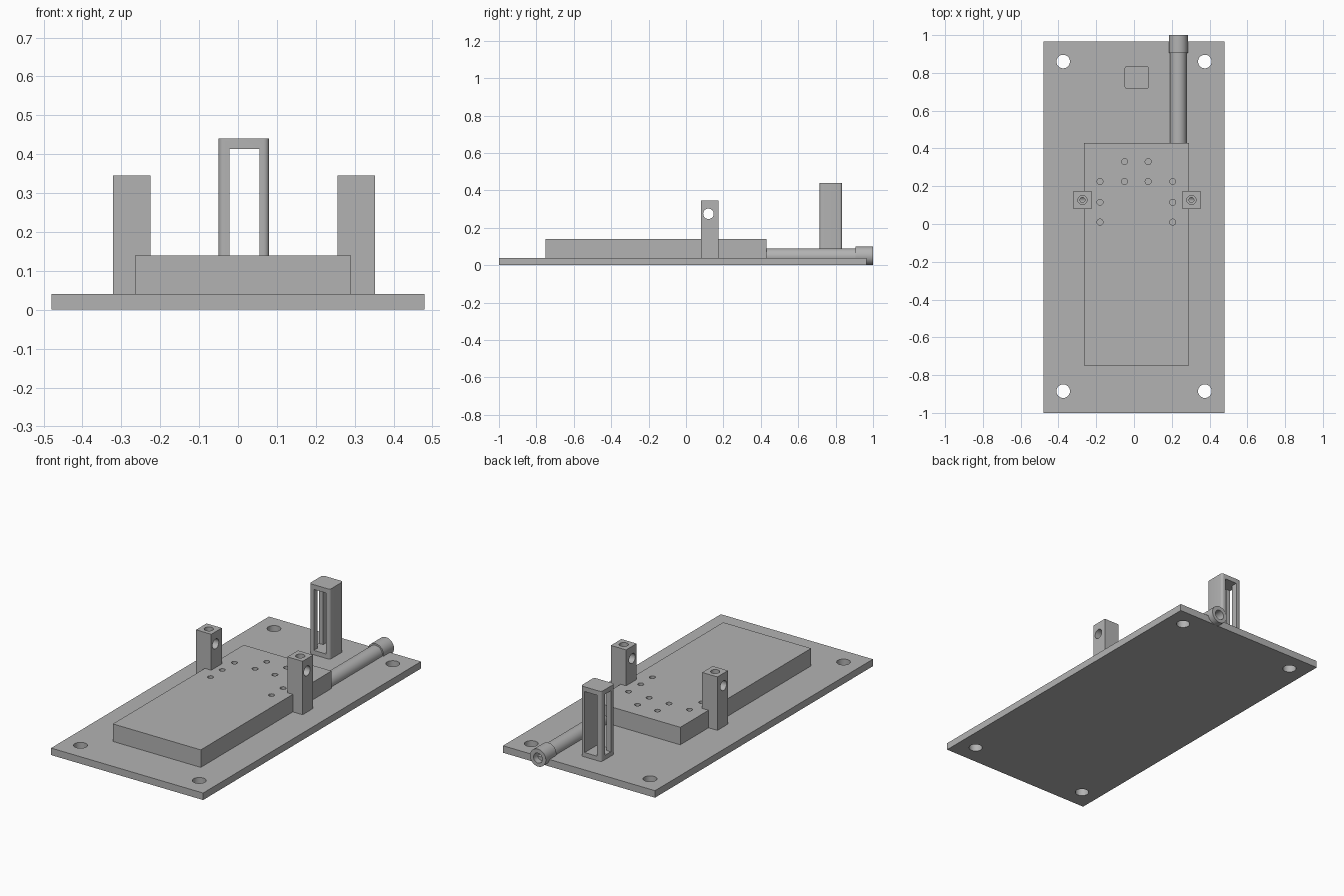
import bpy
from math import pi, radians

cube = bpy.data.objects.get("Cube")
if cube:
    bpy.data.objects.remove(cube, do_unlink=True)

grey = bpy.data.materials.new("plain grey")
grey.use_nodes = True
colour = (0.45, 0.45, 0.45, 1)
grey.diffuse_color = colour
grey.node_tree.nodes["Principled BSDF"].inputs["Base Color"].default_value = colour


def finish(ob, name):
    ob.name = name
    ob.data.materials.clear()
    ob.data.materials.append(grey)
    return ob


def box(name, x, y, z):
    """Box from (low, high) ranges on each axis."""
    bpy.ops.mesh.primitive_cube_add(size=1, location=[sum(r) / 2 for r in (x, y, z)])
    ob = bpy.context.object
    ob.scale = [r[1] - r[0] for r in (x, y, z)]
    bpy.ops.object.transform_apply(location=False, rotation=False, scale=True)
    return finish(ob, name)


def rod(name, centre, radius, length, axis="z", sides=32):
    turn = {"x": (0, pi / 2, 0), "y": (pi / 2, 0, 0), "z": (0, 0, 0)}[axis]
    bpy.ops.mesh.primitive_cylinder_add(vertices=sides, radius=radius, depth=length,
                                        location=centre, rotation=turn)
    return finish(bpy.context.object, name)


def apply(ob, mod):
    bpy.context.view_layer.objects.active = ob
    bpy.ops.object.modifier_apply(modifier=mod.name)


def combine(ob, others, operation="DIFFERENCE"):
    for other in others:
        mod = ob.modifiers.new("combine", "BOOLEAN")
        mod.operation, mod.solver, mod.object = operation, "EXACT", other
        apply(ob, mod)
        bpy.data.objects.remove(other, do_unlink=True)


def smooth(ob):
    bpy.ops.object.select_all(action="DESELECT")
    ob.select_set(True)
    bpy.context.view_layer.objects.active = ob
    bpy.ops.object.shade_smooth_by_angle(angle=radians(30))


# Base plate with four mounting holes
base = box("base_plate", (-0.48, 0.48), (-1, 0.965), (0, 0.04))
combine(base, [rod("cutter", (x, y, 0.02), 0.036, 0.2)
               for x in (-0.375, 0.375) for y in (-0.885, 0.86)])
smooth(base)

# Raised block with a pattern of small blind holes
block = box("raised_block", (-0.265, 0.29), (-0.75, 0.43), (0.04, 0.14))
spots = [(x, y) for x in (-0.18, 0.205) for y in (0.01, 0.115, 0.225)]
spots += [(x, y) for x in (-0.05, 0.075) for y in (0.225, 0.33)]
combine(block, [rod("cutter", (x, y, 0.14), 0.016, 0.14, sides=20) for x, y in spots])
smooth(block)

# Side posts: cross hole and a stepped hole from the top
for side, x in (("right", -0.273), ("left", 0.304)):
    post = box(side + "_post", (x - 0.048, x + 0.048), (0.08, 0.175), (0.04, 0.345))
    combine(post, [rod("cutter", (x, 0.12, 0.275), 0.028, 0.3, "x"),
                   rod("cutter", (x, 0.127, 0.345), 0.024, 0.05),
                   rod("cutter", (x, 0.127, 0.32), 0.013, 0.08)])
    smooth(post)

# Rear frame: rounded uprights, window front to back, slot in one side
frame = box("rear_frame", (-0.05, 0.08), (0.715, 0.835), (0.04, 0.44))
for edge in frame.data.edges:
    a, b = (frame.data.vertices[i].co for i in edge.vertices)
    if abs(a.z - b.z) > 0.1:
        frame.data.attributes.get("bevel_weight_edge") or \
            frame.data.attributes.new("bevel_weight_edge", "FLOAT", "EDGE")
        frame.data.attributes["bevel_weight_edge"].data[edge.index].value = 1
bevel = frame.modifiers.new("rounding", "BEVEL")
bevel.limit_method, bevel.width, bevel.segments = "WEIGHT", 0.014, 5
apply(frame, bevel)
combine(frame, [box("cutter", (-0.022, 0.055), (0.6, 0.9), (0.065, 0.413)),
                box("cutter", (-0.1, 0), (0.75, 0.80), (0.065, 0.413))])
smooth(frame)

# Tube with a thicker collar and an open end
tube = rod("tube", (0.235, 0.675, 0.046), 0.044, 0.49, "y", 40)
combine(tube, [rod("collar", (0.235, 0.9525, 0.05), 0.05, 0.095, "y", 40)], "UNION")
combine(tube, [rod("cutter", (0.235, 0.85, 0.048), 0.028, 0.6, "y")])
smooth(tube)
